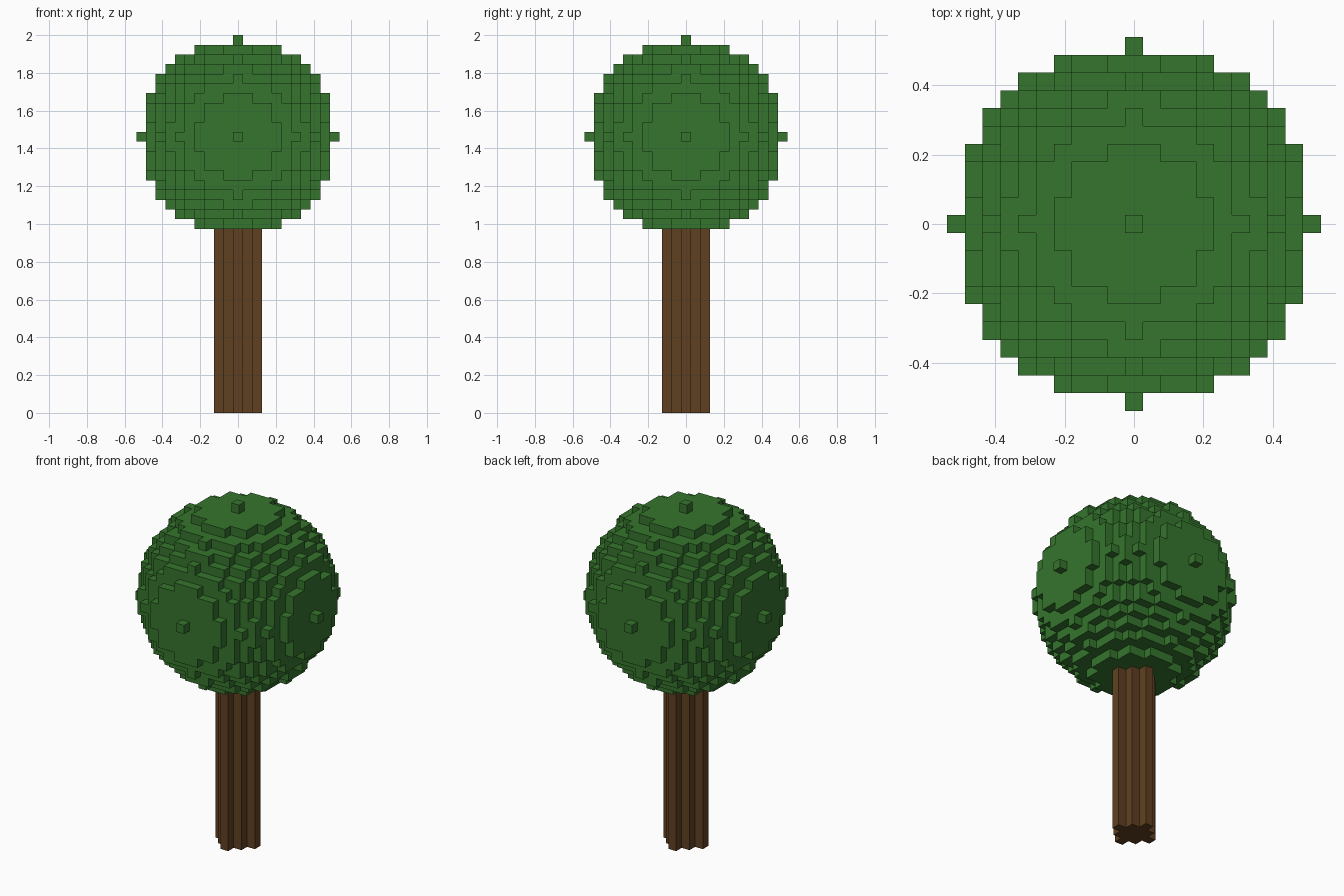
import bpy
import bmesh
from mathutils import Vector

if "Cube" in bpy.data.objects:
    bpy.data.objects.remove(bpy.data.objects["Cube"], do_unlink=True)

VOXEL = 2 / 39          # whole tree is 39 blocks tall
CROWN_RADIUS = 10       # in blocks
TRUNK_RADIUS = 2
TRUNK_BLOCKS = 19


def make_material(name, color):
    mat = bpy.data.materials.new(name)
    mat.use_nodes = True
    mat.diffuse_color = color
    mat.node_tree.nodes["Principled BSDF"].inputs["Base Color"].default_value = color
    return mat


def build_blocks(name, cells, size, location, mat):
    """Make the outer skin of a set of blocks, each centred on an integer cell."""
    size = Vector(size)
    bm = bmesh.new()
    for cell in cells:
        for axis in range(3):
            for sign in (-1, 1):
                step = [0, 0, 0]
                step[axis] = sign
                if tuple(c + s for c, s in zip(cell, step)) in cells:
                    continue
                n = Vector(step) * 0.5
                u, v = Vector((0, 0, 0)), Vector((0, 0, 0))
                u[(axis + 1) % 3] = 0.5
                v[(axis + 2) % 3] = 0.5 * sign
                mid = Vector(cell) + n
                corners = (mid - u - v, mid + u - v, mid + u + v, mid - u + v)
                bm.faces.new([bm.verts.new(c * size) for c in corners])
    bmesh.ops.remove_doubles(bm, verts=bm.verts[:], dist=1e-4)
    mesh = bpy.data.meshes.new(name)
    bm.to_mesh(mesh)
    bm.free()
    mesh.materials.append(mat)
    obj = bpy.data.objects.new(name, mesh)
    obj.location = location
    bpy.context.collection.objects.link(obj)
    return obj


leaf_green = make_material("leaf green", (0.0356, 0.178, 0.0262, 1))
bark_brown = make_material("bark brown", (0.117, 0.051, 0.0144, 1))

# Crown: a ball of blocks
span = range(-CROWN_RADIUS, CROWN_RADIUS + 1)
ball = {(x, y, z) for x in span for y in span for z in span
        if x * x + y * y + z * z <= CROWN_RADIUS ** 2}
crown_z = 2 - (CROWN_RADIUS + 0.5) * VOXEL
build_blocks("crown", ball, (VOXEL,) * 3, (0, 0, crown_z), leaf_green)

# Trunk: a stepped disc of tall columns
span = range(-TRUNK_RADIUS, TRUNK_RADIUS + 1)
disc = {(x, y, 0) for x in span for y in span
        if x * x + y * y <= TRUNK_RADIUS ** 2}
trunk_height = TRUNK_BLOCKS * VOXEL
build_blocks("trunk", disc, (VOXEL, VOXEL, trunk_height),
             (0, 0, trunk_height / 2), bark_brown)
